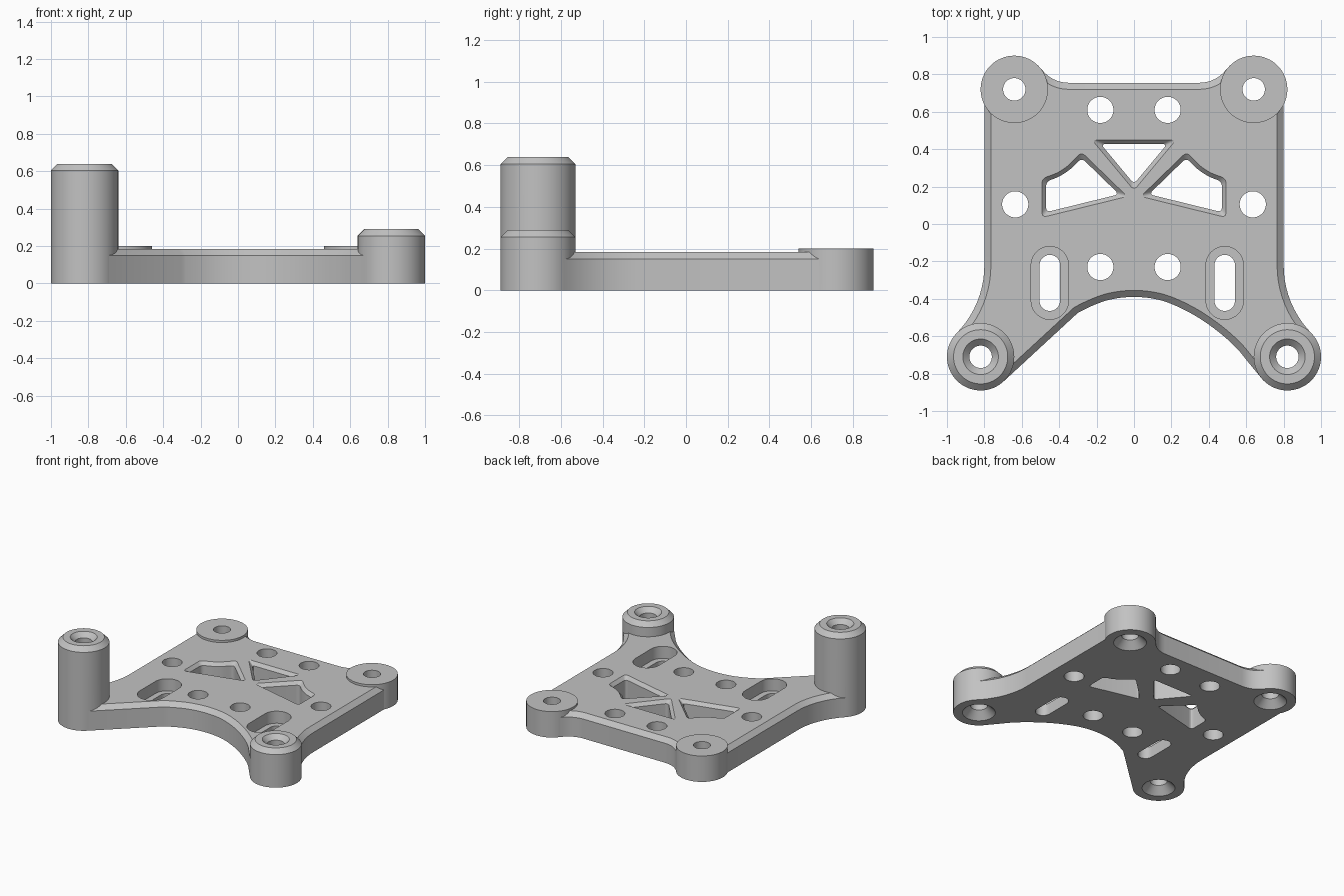
import bpy, bmesh, math
from mathutils import Vector

if "Cube" in bpy.data.objects:
    bpy.data.objects.remove(bpy.data.objects["Cube"])

grey = bpy.data.materials.new("plain grey")
grey.diffuse_color = (0.54, 0.54, 0.54, 1)
grey.use_nodes = True
grey.node_tree.nodes["Principled BSDF"].inputs["Base Color"].default_value = grey.diffuse_color


def arc(cx, cy, r, a0, a1, n):
    return [(cx + r * math.cos(math.radians(a0 + (a1 - a0) * i / n)),
             cy + r * math.sin(math.radians(a0 + (a1 - a0) * i / n))) for i in range(n + 1)]


def circle(cx, cy, r, n=64):
    return arc(cx, cy, r, 0, 360, n)[:-1]


def mirror(pts):
    return [(-x, y) for x, y in reversed(pts)]


def inset(pts, d):
    """Move a counter-clockwise outline inwards by d."""
    out = []
    for i, p in enumerate(pts):
        p = Vector(p)
        a = (p - Vector(pts[i - 1])).normalized()
        b = (Vector(pts[(i + 1) % len(pts)]) - p).normalized()
        na, nb = Vector((-a.y, a.x)), Vector((-b.y, b.x))
        out.append(p + (na + nb) * (d / (1 + na.dot(nb))))
    return out


def rounded(pts, r, n=5):
    out = []
    for i, p in enumerate(pts):
        p = Vector(p)
        u, v = Vector(pts[i - 1]) - p, Vector(pts[(i + 1) % len(pts)]) - p
        a = p + u.normalized() * min(r, u.length * .4)
        b = p + v.normalized() * min(r, v.length * .4)
        for k in range(n + 1):
            t = k / n
            out.append(a * (1 - t) ** 2 + p * 2 * t * (1 - t) + b * t * t)
    return out


def spline(p, n=6):
    """Smooth curve through the inner points."""
    out = []
    for i in range(1, len(p) - 2):
        a, b, c, d = (Vector(q) for q in p[i - 1:i + 3])
        for k in range(n):
            t = k / n
            out.append(.5 * (2 * b + (c - a) * t + (2 * a - 5 * b + 4 * c - d) * t * t
                             + (3 * b - a - 3 * c + d) * t ** 3))
    return out + [Vector(p[-2])]


def loft(bm, pts, layers, corner=0):
    """Stack an outline in layers of (height, inset) into a closed solid."""
    rings = []
    for z, d in layers:
        ring = inset(pts, d) if d else pts
        ring = rounded(ring, corner) if corner else ring
        rings.append([bm.verts.new((q[0], q[1], z)) for q in ring])
    n = len(rings[0])
    bm.faces.new(rings[0][::-1])
    bm.faces.new(rings[-1])
    for lo, hi in zip(rings, rings[1:]):
        for i in range(n):
            j = (i + 1) % n
            bm.faces.new((lo[i], lo[j], hi[j], hi[i]))


def make(name, bm):
    me = bpy.data.meshes.new(name)
    bm.to_mesh(me)
    bm.free()
    ob = bpy.data.objects.new(name, me)
    bpy.context.collection.objects.link(ob)
    me.materials.append(grey)
    return ob


def combine(target, other, op):
    m = target.modifiers.new(op, 'BOOLEAN')
    m.operation, m.object, m.solver = op, other, 'EXACT'
    bpy.context.view_layer.objects.active = target
    bpy.ops.object.modifier_apply(modifier=m.name)
    bpy.data.objects.remove(other)


# plate outline: front arch, then right side and rear edge, then mirrored
arch = spline([(-.15, -.41), (0, -.39), (.15, -.41), (.3, -.475), (.43, -.56),
               (.54, -.655), (.62, -.75), (.69, -.835)]) + [(.69, -.835)]
arch_left = [(-.69, -.835)] + spline(
    [(-.37, -.53), (-.3, -.475), (-.15, -.41), (0, -.39), (.15, -.41)])[:-1]
right = (arc(1.32, -.22, .52, 224.5, 180, 10) + [(.80, .72)]
         + arc(.35, .935, .18, -36.4, -90, 6))
outline = [(-.82, -.71)] + arch_left + arch + [(.82, -.71)] + right + mirror(right)

bm = bmesh.new()
loft(bm, outline, [(0, 0), (.15, 0), (.183, .035)])
plate = make("mounting_plate", bm)

# corner bosses: x, y, height, top chamfer
bosses = [(-.64, .72, .2, 0), (.64, .72, .2, 0),
          (-.82, -.71, .64, .035), (.82, -.71, .29, .035)]
for x, y, h, c in bosses:
    bm = bmesh.new()
    loft(bm, circle(x, y, .18), [(0, 0), (h - c, 0)] + ([(h, c)] if c else []))
    combine(plate, make("boss", bm), 'UNION')

# boss bores, countersunk below and on the front pair also above
cut = bmesh.new()
for x, y, h, c in bosses:
    layers = [(-.1, 0), (0, 0), (.055, .055)]
    layers += [(h - .035, .055), (h, .02), (h + .1, .02)] if c else [(h + .1, .055)]
    loft(cut, circle(x, y, .115), layers)
# round plate holes
for s in (-1, 1):
    for x, y in ((.18, .61), (.18, -.23), (.635, .105)):
        loft(cut, circle(s * x, y, .07, 48), [(-.1, 0), (.4, 0)])
# stepped slots
for x in (-.45, .485):
    slot = arc(x, -.22, .1, 0, 180, 20) + arc(x, -.41, .1, 180, 360, 20)
    loft(cut, slot, [(-.1, .045), (.09, .045), (.09, 0), (.4, 0)])
# chamfered lightening windows
left = [(-.492, .035), (-.036, .147), (-.281, .385), (-.35, .312), (-.41, .272), (-.492, .243)]
for win in ([(-.225, .45), (0, .18), (.225, .45)], left, mirror(left)):
    loft(cut, win, [(-.1, .022), (.158, .022), (.183, 0), (.4, 0)], .028)
combine(plate, make("cutter", cut), 'DIFFERENCE')

# smooth curved walls, crisp edges
bpy.ops.object.select_all(action='DESELECT')
plate.select_set(True)
bpy.context.view_layer.objects.active = plate
bpy.ops.object.shade_smooth_by_angle(angle=math.radians(25))
